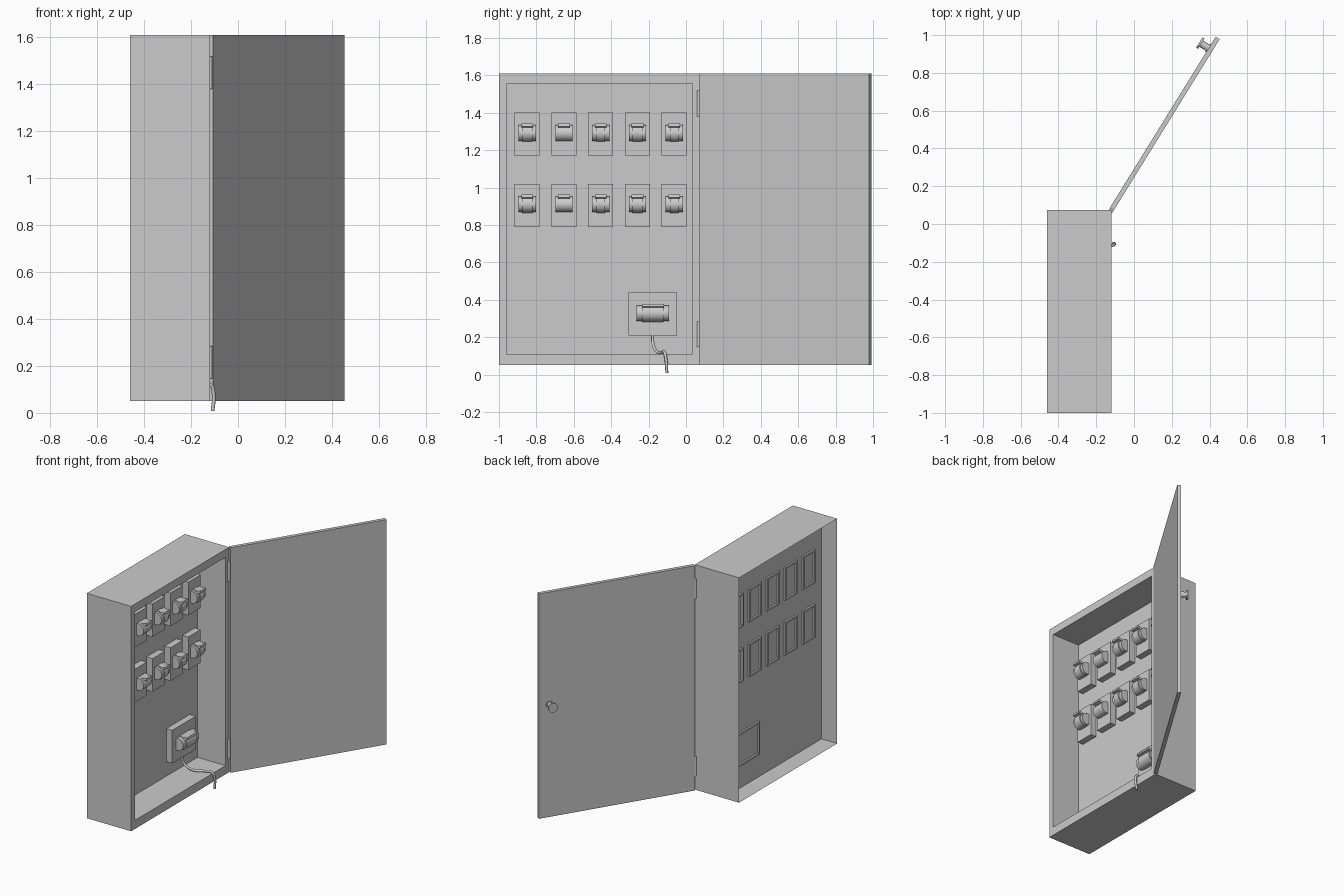
import bpy, bmesh, math
from mathutils import Vector, Matrix

if "Cube" in bpy.data.objects:
    bpy.data.objects.remove(bpy.data.objects["Cube"])

PANEL_X = -0.335      # mounting panel depth
PLATE_X = -0.29       # front of the switch plates


def finish(name, bm, smooth=False):
    bmesh.ops.recalc_face_normals(bm, faces=bm.faces)
    me = bpy.data.meshes.new(name)
    bm.to_mesh(me)
    bm.free()
    ob = bpy.data.objects.new(name, me)
    bpy.context.collection.objects.link(ob)
    if smooth:
        bpy.context.view_layer.objects.active = ob
        bpy.ops.object.select_all(action='DESELECT')
        ob.select_set(True)
        bpy.ops.object.shade_smooth_by_angle(angle=math.radians(35))
    return ob


def add_box(bm, lo, hi, rot=None):
    lo, hi = Vector(lo), Vector(hi)
    m = Matrix.Translation((lo + hi) / 2)
    if rot:
        m = m @ rot
    m = m @ Matrix.Diagonal((*(hi - lo), 1))
    return bmesh.ops.create_cube(bm, size=1, matrix=m)['verts']


def add_cyl(bm, a, b, r, seg=24):
    a, b = Vector(a), Vector(b)
    d = b - a
    m = Matrix.Translation((a + b) / 2) @ d.to_track_quat('Z', 'Y').to_matrix().to_4x4()
    bmesh.ops.create_cone(bm, cap_ends=True, segments=seg, radius1=r, radius2=r,
                          depth=d.length, matrix=m)


# Cabinet: outer shell open at the back, front rim, inner walls, panel
OUTER = (-1.0, 0.075, 0.05, 1.61)
INNER = (-0.96, 0.035, 0.11, 1.555)
bm = bmesh.new()


def ring(x, r):
    y0, y1, z0, z1 = r
    return [bm.verts.new((x, y, z)) for y, z in ((y0, z0), (y1, z0), (y1, z1), (y0, z1))]


rings = [ring(-0.46, OUTER), ring(-0.12, OUTER), ring(-0.12, INNER), ring(PANEL_X, INNER)]
for p, q in zip(rings, rings[1:]):
    for i in range(4):
        j = (i + 1) % 4
        bm.faces.new((p[i], p[j], q[j], q[i]))
bm.faces.new(rings[-1])
finish("cabinet", bm)

# Rear side of the mounting panel, spanning the full shell
bm = bmesh.new()
add_box(bm, (PANEL_X - 0.006, -0.999, 0.051), (PANEL_X - 0.001, 0.074, 1.609))
finish("mounting_panel", bm)


# Switch plates: solid in front, with a thin rim poking through at the back
def plate(name, y0, y1, z0, z1):
    bm = bmesh.new()
    add_box(bm, (PANEL_X, y0, z0), (PLATE_X, y1, z1))
    t, xb = 0.012, PANEL_X - 0.018
    xf = PANEL_X - 0.004
    add_box(bm, (xb, y0, z0), (xf, y0 + t, z1))
    add_box(bm, (xb, y1 - t, z0), (xf, y1, z1))
    add_box(bm, (xb, y0 + t, z0), (xf, y1 - t, z0 + t))
    add_box(bm, (xb, y0 + t, z1 - t), (xf, y1 - t, z1))
    finish(name, bm)


# Rounded toggle with a raised middle and a lever lip on top
def toggle(name, y, z, half, mid):
    bm = bmesh.new()
    x = PLATE_X + 0.012
    add_cyl(bm, (x, y - half, z), (x, y + half, z), 0.042)
    if mid:
        add_cyl(bm, (x + 0.004, y - mid, z), (x + 0.004, y + mid, z), 0.046)
    w = half * 0.68
    add_box(bm, (x + 0.012, y - w, z + 0.03), (x + 0.056, y + w, z + 0.046),
            Matrix.Rotation(math.radians(-12), 4, 'Y'))
    finish(name, bm, True)


mids = (0.027, 0, 0.023, 0.027, 0.023)
for row, z in enumerate((1.285, 0.905)):
    for col in range(5):
        y = -0.849 + col * 0.1965
        plate(f"switch_plate_{row}_{col}", y - 0.067, y + 0.067, z - 0.115, z + 0.115)
        toggle(f"switch_toggle_{row}_{col}", y, z + 0.006, 0.046, mids[col])
plate("main_plate", -0.307, -0.049, 0.21, 0.44)
toggle("main_toggle", -0.177, 0.328, 0.087, 0.057)

# Door, swung open about the hinge edge
a, b = Vector((-0.118, 0.078, 0)), Vector((0.443, 0.985, 0))
u = (b - a).normalized()
n = Vector((-u.y, u.x, 0))
bm = bmesh.new()
add_box(bm, (0, -0.0125, 0.05), (((b - a).length), 0.0125, 1.61))
bm.transform(Matrix.Translation(a) @ Matrix.Rotation(math.atan2(u.y, u.x), 4, 'Z'))
finish("door", bm)

# Door knob: post with a flange at the door and a wider disc at the end
k = a + u * 0.995 + Vector((0, 0, 0.83))
bm = bmesh.new()
add_cyl(bm, k + n * 0.012, k + n * 0.060, 0.019)
add_cyl(bm, k + n * 0.012, k + n * 0.018, 0.025)
add_cyl(bm, k + n * 0.058, k + n * 0.070, 0.032)
finish("door_knob", bm, True)

# Hinges
for i, z in enumerate((0.147, 1.38)):
    bm = bmesh.new()
    add_cyl(bm, (-0.121, 0.070, z), (-0.121, 0.070, z + 0.138), 0.012, 16)
    finish(f"hinge_{i}", bm, True)

# Cable from the main switch over the bottom rim
cu = bpy.data.curves.new("cable", 'CURVE')
cu.dimensions = '3D'
cu.bevel_depth = 0.008
cu.bevel_resolution = 3
cu.use_fill_caps = True
pts = [(-0.305, -0.178, 0.23), (-0.295, -0.176, 0.165), (-0.24, -0.155, 0.122),
       (-0.17, -0.125, 0.120), (-0.118, -0.115, 0.120), (-0.104, -0.107, 0.08),
       (-0.108, -0.102, 0.008)]
s = cu.splines.new('BEZIER')
s.bezier_points.add(len(pts) - 1)
for p, co in zip(s.bezier_points, pts):
    p.co = co
    p.handle_left_type = p.handle_right_type = 'AUTO'
bpy.context.collection.objects.link(bpy.data.objects.new("cable", cu))
